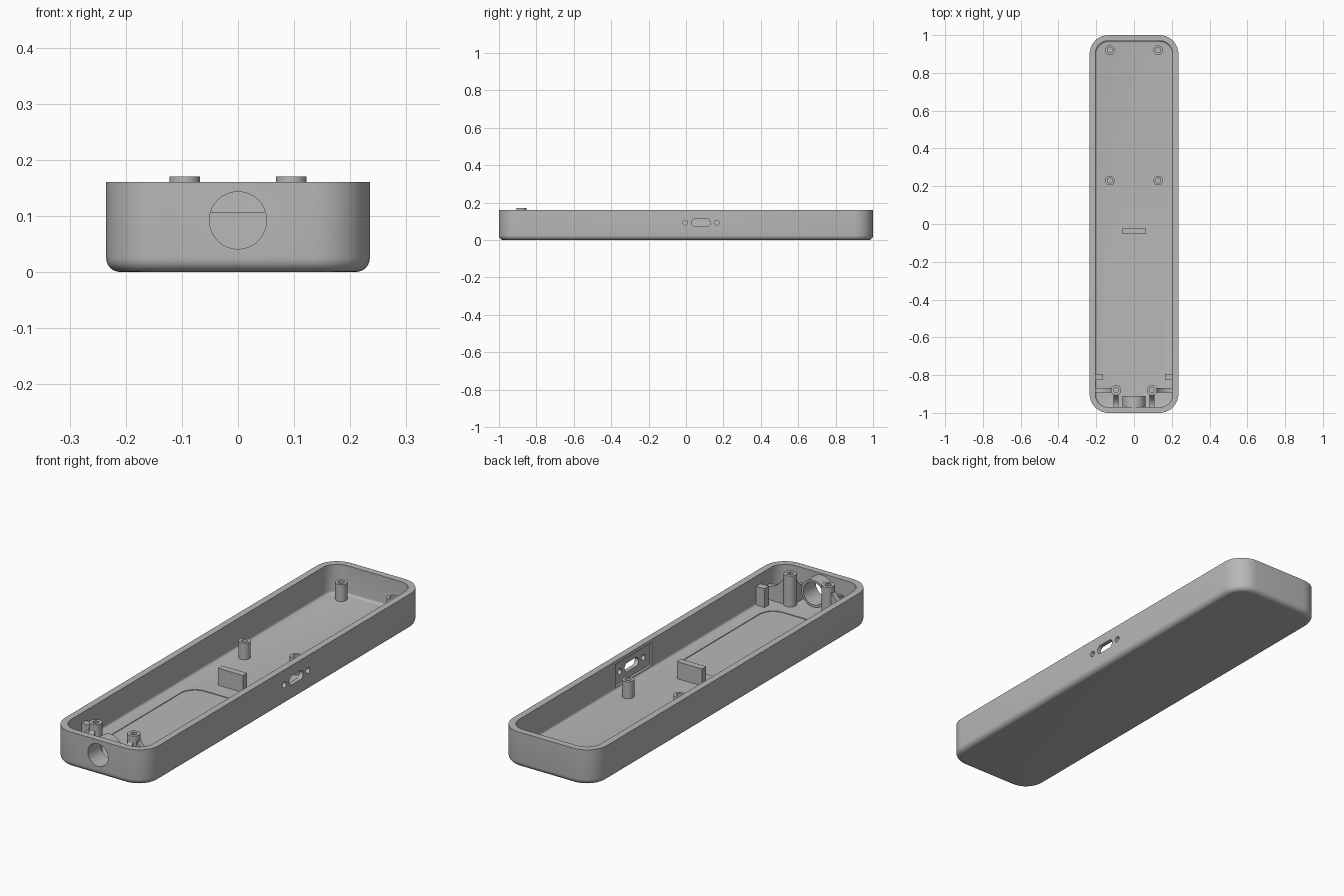
import bpy
import bmesh
from math import cos, sin, pi, radians
from mathutils import Matrix

old = bpy.data.objects.get("Cube")
if old:
    bpy.data.objects.remove(old, do_unlink=True)

grey = bpy.data.materials.new("matte grey plastic")
grey.use_nodes = True
grey.diffuse_color = (0.48, 0.48, 0.48, 1)
grey.node_tree.nodes["Principled BSDF"].inputs["Base Color"].default_value = grey.diffuse_color

FLOOR, TOP, WALL = 0.03, 0.16, 0.03
HX, HY, CORNER = 0.235, 1.0, 0.1
PORT_Z = 0.092
TO_Y = Matrix.Rotation(radians(-90), 4, "X")   # local z -> y
TO_X = Matrix.Rotation(radians(90), 4, "Y") @ Matrix.Rotation(radians(90), 4, "Z")  # local x -> y, y -> z


def rounded(hx, hy, r, z, steps=10):
    """Ring of points around a rounded rectangle."""
    pts = []
    for q, (sx, sy) in enumerate([(1, 1), (-1, 1), (-1, -1), (1, -1)]):
        for i in range(steps + 1):
            a = pi / 2 * (q + i / steps)
            pts.append((sx * (hx - r) + r * cos(a), sy * (hy - r) + r * sin(a), z))
    return pts


def circle(r, z, n=32):
    return [(r * cos(2 * pi * i / n), r * sin(2 * pi * i / n), z) for i in range(n)]


def loft(name, rings, place=Matrix(), closed=False):
    """Skin matching rings, then cap both ends or join the last to the first."""
    bm = bmesh.new()
    loops = [[bm.verts.new(p) for p in ring] for ring in rings]
    pairs = list(zip(loops, loops[1:])) + ([(loops[-1], loops[0])] if closed else [])
    for a, b in pairs:
        for i in range(len(a)):
            j = (i + 1) % len(a)
            bm.faces.new((a[i], a[j], b[j], b[i]))
    if not closed:
        bm.faces.new(loops[0][::-1])
        bm.faces.new(loops[-1])
    bmesh.ops.remove_doubles(bm, verts=bm.verts, dist=1e-6)
    bmesh.ops.transform(bm, matrix=place, verts=bm.verts)
    bmesh.ops.recalc_face_normals(bm, faces=bm.faces)
    mesh = bpy.data.meshes.new(name)
    bm.to_mesh(mesh)
    bm.free()
    mesh.materials.append(grey)
    obj = bpy.data.objects.new(name, mesh)
    bpy.context.collection.objects.link(obj)
    return obj


def box(name, lo, hi):
    return loft(name, [[(lo[0], lo[1], z), (hi[0], lo[1], z), (hi[0], hi[1], z), (lo[0], hi[1], z)]
                       for z in (lo[2], hi[2])])


def select(obj):
    bpy.ops.object.select_all(action="DESELECT")
    obj.select_set(True)
    bpy.context.view_layer.objects.active = obj


def cut(obj, cutter):
    cutter.hide_render = True
    mod = obj.modifiers.new("cut", "BOOLEAN")
    mod.operation, mod.solver, mod.object = "DIFFERENCE", "EXACT", cutter
    select(obj)
    bpy.ops.object.modifier_apply(modifier=mod.name)
    bpy.data.objects.remove(cutter, do_unlink=True)


def smooth(obj):
    select(obj)
    bpy.ops.object.shade_smooth_by_angle(angle=radians(30))


# Tray: outside with rounded bottom edge, over the rim, down the inside to the floor
rings = []
fillet = 0.025
for i in range(7):
    a = pi / 2 * i / 6
    inset = fillet * (1 - sin(a))
    rings.append(rounded(HX - inset, HY - inset, CORNER - inset, fillet * (1 - cos(a))))
rings.append(rounded(HX, HY, CORNER, TOP))
rings.append(rounded(HX - WALL, HY - WALL, CORNER - WALL, TOP))
fillet = 0.01
for i in range(5):
    a = pi / 2 * i / 4
    inset = WALL + fillet * (1 - cos(a))
    rings.append(rounded(HX - inset, HY - inset, CORNER - inset, FLOOR + fillet * (1 - sin(a))))
tray = loft("tray", rings)

# Shallow floor recess
cut(tray, loft("recess_cutter", [rounded(0.145, 0.335, 0.07, z) for z in (FLOOR - 0.003, FLOOR + 0.02)],
               Matrix.Translation((0, -0.465, 0))))
# Round opening in the front wall
cut(tray, loft("front_hole_cutter", [circle(0.051, z, 48) for z in (-0.1, 0.1)],
               Matrix.Translation((0, -HY, PORT_Z)) @ TO_Y))
# Side port: inner pocket, slot and two screw holes
port_y = 0.08
cut(tray, box("pocket_cutter", (0.15, port_y - 0.13, 0.042), (0.216, port_y + 0.13, 0.144)))
side = Matrix.Translation((HX, port_y, PORT_Z)) @ TO_X
cut(tray, loft("slot_cutter", [rounded(0.05, 0.02, 0.0199, z) for z in (-0.1, 0.1)], side))
for off in (-0.084, 0.084):
    cut(tray, loft("screw_hole_cutter", [circle(0.013, z, 24) for z in (-0.1, 0.1)],
                   side @ Matrix.Translation((off, 0, 0))))
smooth(tray)

# Collar behind the front opening
collar = loft("front_collar",
              [circle(r, z, 48) for r, z in ((0.051, -0.005), (0.061, -0.005), (0.061, 0.06), (0.051, 0.06))],
              Matrix.Translation((0, -HY + WALL, PORT_Z)) @ TO_Y, closed=True)
smooth(collar)


def boss(name, x, y, r, top, hole_sides):
    smooth(loft(name, [circle(r, FLOOR - 0.01, 48), circle(r, top, 48),
                       [p for p in circle(0.013, top, 48)] if hole_sides == 48 else hexagon(0.014, top),
                       [p for p in circle(0.013, 0.04, 48)] if hole_sides == 48 else hexagon(0.014, 0.04)],
                Matrix.Translation((x, y, 0))))


def hexagon(r, z):
    """Six-sided ring sampled with the same point count as the boss circle."""
    corners = circle(r, z, 6)
    pts = []
    for i in range(6):
        a, b = corners[i], corners[(i + 1) % 6]
        pts += [(a[0] + (b[0] - a[0]) * k / 8, a[1] + (b[1] - a[1]) * k / 8, z) for k in range(8)]
    return pts


def rib(name, x, y, angle, length):
    """Gusset whose top sweeps down from the boss to the wall in a concave curve."""
    start, high, low = 0.018, 0.155, 0.09
    prof = [(start, FLOOR - 0.01)]
    for i in range(11):
        t = i / 10
        prof.append((start + (length - start) * t, low + (high - low) * (1 - t) ** 2.5))
    prof.append((length, FLOOR - 0.01))
    smooth(loft(name, [[(u, w, z) for u, z in prof] for w in (-0.013, 0.013)],
                Matrix.Translation((x, y, 0)) @ Matrix.Rotation(angle, 4, "Z")))


for s, label in ((1, "left"), (-1, "right")):
    # Tall front bosses with ribs to the side and front walls
    x, y = s * 0.095, -0.88
    boss(f"front_boss_{label}", x, y, 0.027, 0.17, 6)
    rib(f"side_rib_{label}", x, y, 0 if s > 0 else pi, 0.115)
    rib(f"front_rib_{label}", x, y, -pi / 2, 0.095)
    # Small stop blocks on the side walls
    inner, outer = s * 0.163, s * 0.21
    box(f"stop_block_{label}", (min(inner, outer), -0.825, FLOOR - 0.01), (max(inner, outer), -0.793, 0.115))
    # Short board bosses
    for y, place in ((0.23, "middle"), (0.92, "rear")):
        boss(f"{place}_boss_{label}", s * 0.128, y, 0.025, 0.106, 48)

# Upright stop in the middle of the floor
box("centre_stop", (-0.063, -0.054, FLOOR - 0.01), (0.063, -0.024, 0.107))
